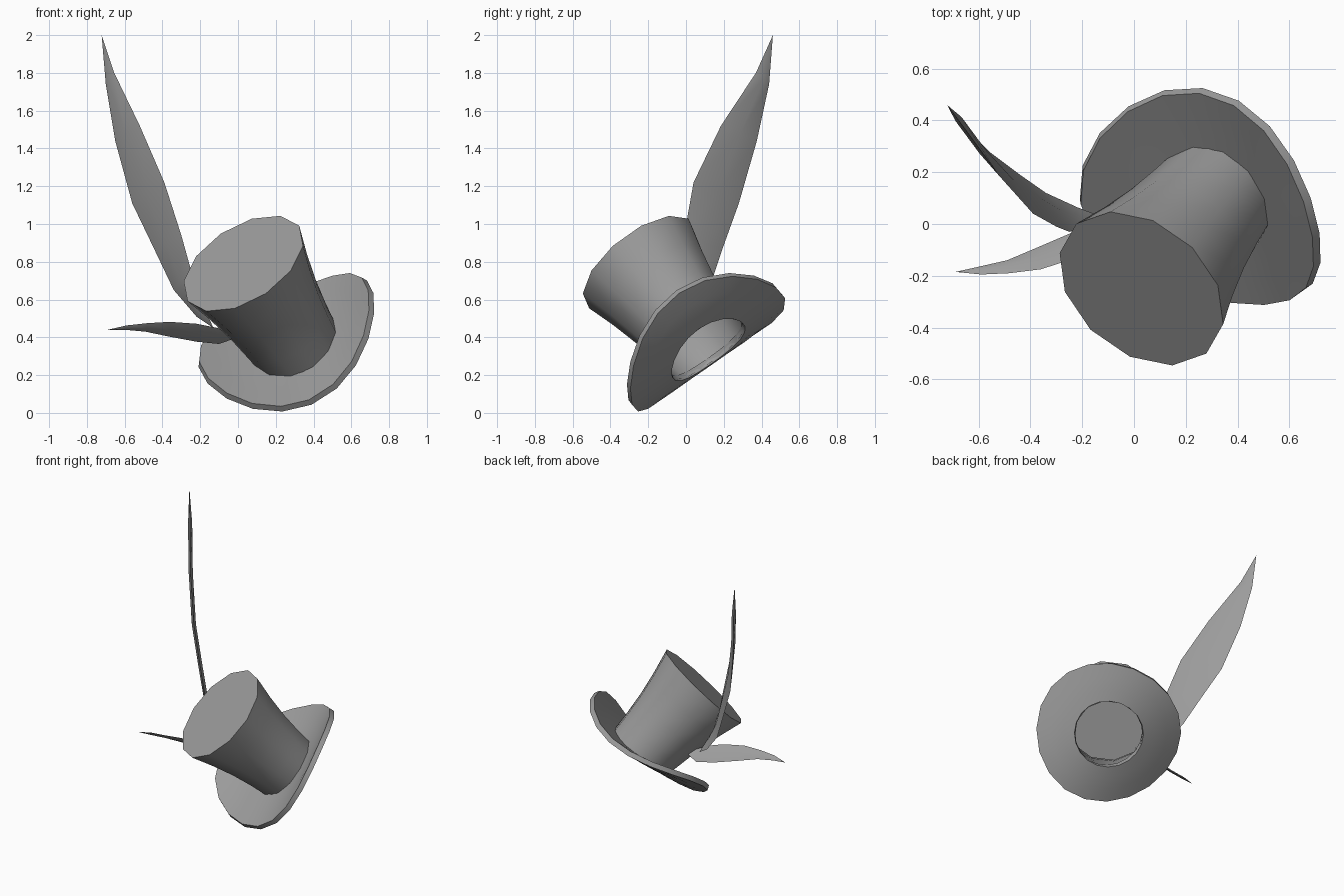
import bpy, bmesh, math
from mathutils import Vector

if "Cube" in bpy.data.objects:
    bpy.data.objects.remove(bpy.data.objects["Cube"])

# Tilted frame of the hat: N runs up the crown, U and V span the brim
N = Vector((-0.45, -0.555, 0.70)).normalized()
U = (Vector((1, 0, 0)) - N * N.x).normalized()
V = N.cross(U)
C = Vector((0.312, 0.10, 0.35))
BEND = math.radians(8)

# Dark grey felt
GREY = bpy.data.materials.new("dark_grey")
GREY.diffuse_color = (0.33, 0.33, 0.33, 1)
GREY.use_nodes = True
GREY.node_tree.nodes["Principled BSDF"].inputs["Base Color"].default_value = GREY.diffuse_color


def sag(r, a):
    """Height of the curled brim at polar position r, a."""
    s = r * math.cos(a - BEND)
    return 0.65 * s * s - 0.07 * s - 0.03


def place(r, a, h):
    return C + U * (r * math.cos(a)) + V * (r * math.sin(a)) + N * h


def make(name, verts, faces, thickness=0, angle=40):
    me = bpy.data.meshes.new(name)
    me.from_pydata([tuple(v) for v in verts], [], faces)
    bm = bmesh.new()
    bm.from_mesh(me)
    bmesh.ops.recalc_face_normals(bm, faces=bm.faces)
    bm.to_mesh(me)
    bm.free()
    me.materials.append(GREY)
    ob = bpy.data.objects.new(name, me)
    bpy.context.collection.objects.link(ob)
    bpy.ops.object.select_all(action='DESELECT')
    ob.select_set(True)
    bpy.context.view_layer.objects.active = ob
    if thickness:
        m = ob.modifiers.new("thickness", 'SOLIDIFY')
        m.thickness, m.offset = thickness, 0
        bpy.ops.object.modifier_apply(modifier="thickness")
    bpy.ops.object.shade_smooth_by_angle(angle=math.radians(angle))
    return ob


def ring_faces(rings, n):
    return [(k * n + i, k * n + (i + 1) % n, (k + 1) * n + (i + 1) % n, (k + 1) * n + i)
            for k in range(rings - 1) for i in range(n)]


# Crown: flared twelve-sided tube, closed at the top, open below
n = 12
profile = [(0.238, None), (0.253, 0.13), (0.276, 0.29), (0.312, 0.46), (0.357, 0.63)]
verts = []
for r, h in profile:
    for i in range(n):
        a = math.radians(-8 + 360 * i / n)
        verts.append(place(r, a, sag(r, a) if h is None else h))
faces = ring_faces(len(profile), n)
faces.append(tuple(range((len(profile) - 1) * n, len(profile) * n)))
make("crown", verts, faces)

# Brim: ring curled up at two opposite sides
n = 20
radii = [0.236, 0.31, 0.40, 0.497]
verts = []
for r in radii:
    for i in range(n):
        a = math.radians(8 + 360 * i / n)
        verts.append(place(r, a, sag(r, a) + 0.012))
make("brim", verts, ring_faces(len(radii), n), 0.035)


# Feathers: pointed blades with thin edges and a slightly thicker middle
def feather(name, base, edge_a, edge_b, tip, thick=0.014):
    A, B = [Vector(p) for p in edge_a], [Vector(p) for p in edge_b]
    mids = [Vector(base)] + [(a + b) / 2 for a, b in zip(A, B)] + [Vector(tip)]
    verts = [mids[0]]
    for i, (a, b) in enumerate(zip(A, B)):
        nrm = (b - a).cross(mids[i + 2] - mids[i]).normalized() * thick
        verts += [a, mids[i + 1] + nrm, b, mids[i + 1] - nrm]
    verts.append(mids[-1])
    k, end = len(A), len(verts) - 1
    faces = [tuple(v + 1 for v in f) for f in ring_faces(k, 4)]
    for j in range(4):
        faces.append((0, 1 + (j + 1) % 4, 1 + j))
        faces.append((end, end - 4 + j, end - 4 + (j + 1) % 4))
    make(name, verts, faces)


feather("tall_feather", (-0.13, 0.03, 0.45),
        [(-0.21, -0.02, 0.62), (-0.25, -0.03, 0.76), (-0.30, -0.01, 0.94),
         (-0.39, 0.04, 1.22), (-0.52, 0.185, 1.52), (-0.655, 0.37, 1.80)],
        [(-0.22, 0.065, 0.51), (-0.34, 0.12, 0.65), (-0.44, 0.19, 0.86),
         (-0.56, 0.28, 1.11), (-0.65, 0.375, 1.44), (-0.70, 0.44, 1.74)],
        (-0.722, 0.46, 2.0))
feather("short_feather", (0.0, 0.0, 0.40),
        [(-0.11, -0.08, 0.45), (-0.22, -0.13, 0.472), (-0.36, -0.175, 0.482),
         (-0.48, -0.19, 0.475), (-0.59, -0.195, 0.463)],
        [(-0.10, 0.02, 0.365), (-0.22, -0.025, 0.377), (-0.36, -0.085, 0.403),
         (-0.49, -0.14, 0.43), (-0.60, -0.165, 0.44)],
        (-0.69, -0.185, 0.44), 0.008)
